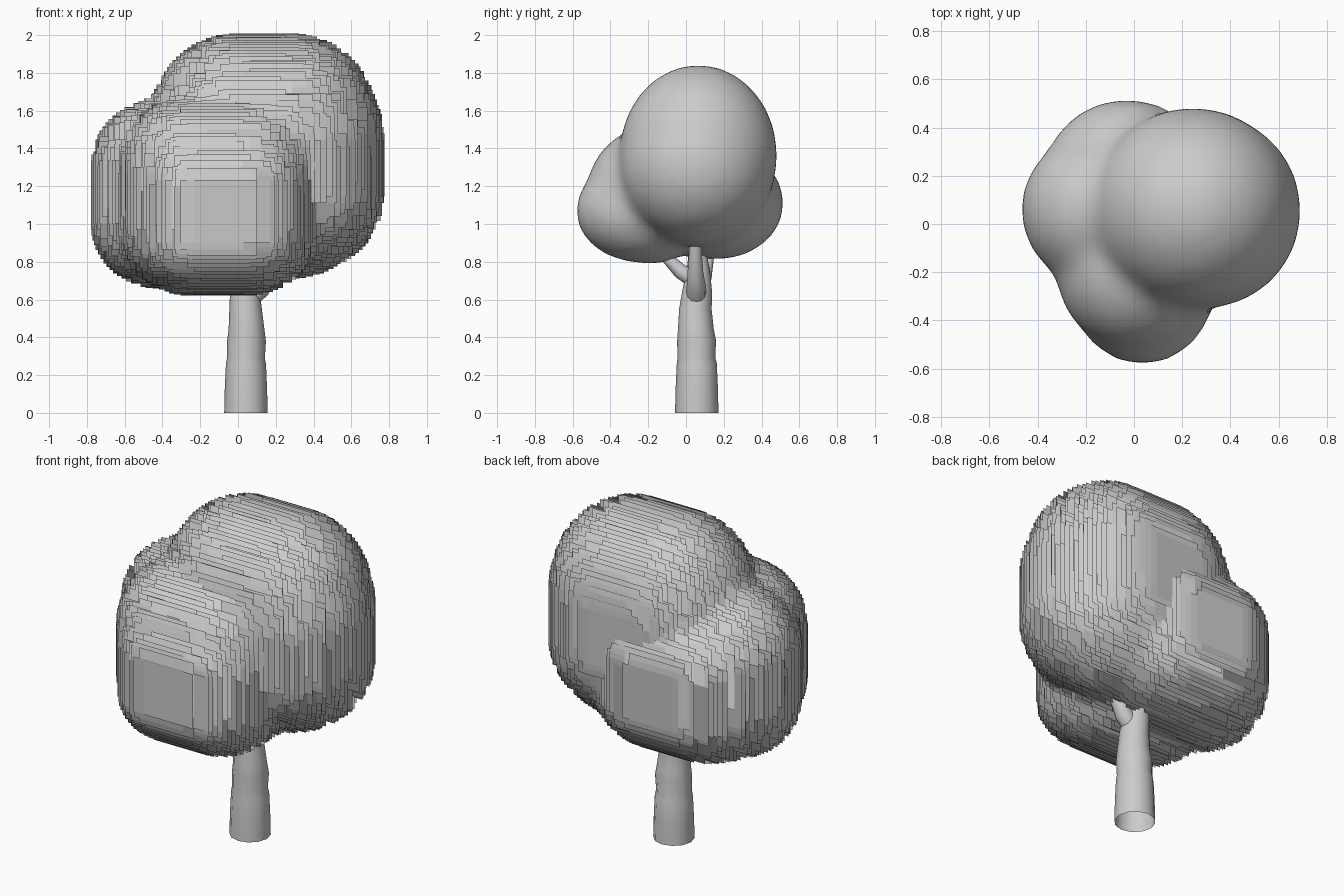
import bpy, bmesh, random
from mathutils import Matrix, Vector

if "Cube" in bpy.data.objects:
    bpy.data.objects.remove(bpy.data.objects["Cube"])

random.seed(4)


def add_object(name, mesh):
    obj = bpy.data.objects.new(name, mesh)
    bpy.context.collection.objects.link(obj)
    return obj


def limb(name, points):
    """Tapered, open-ended tube through (x, y, z, radius) points."""
    curve = bpy.data.curves.new(name, 'CURVE')
    curve.dimensions = '3D'
    curve.bevel_depth = 1.0
    curve.bevel_resolution = 4
    curve.use_fill_caps = False
    spline = curve.splines.new('POLY')
    spline.points.add(len(points) - 1)
    for p, (x, y, z, r) in zip(spline.points, points):
        p.co = (x, y, z, 1)
        p.radius = r
    spline.use_smooth = True
    return add_object(name, curve)


# Trunk with slight bulges, and forked branches
limb("trunk", [(.042, .057, 0, .115), (.042, .057, .13, .112), (.042, .057, .26, .106),
               (.042, .055, .29, .1), (.045, .056, .38, .103), (.045, .052, .44, .095),
               (.04, .05, .55, .086), (.036, .06, .65, .078), (.03, .065, .75, .062),
               (.02, .06, .9, .04)])
limb("right_branch", [(.05, .055, .59, .05), (.12, .055, .66, .052), (.16, .05, .74, .042),
                      (.19, .05, .82, .036), (.22, .05, .95, .03)])
limb("front_branch", [(.035, .05, .7, .045), (.03, -.03, .75, .04),
                      (.03, -.1, .82, .03), (.03, -.14, .9, .02)])
limb("back_branch", [(.035, .06, .64, .05), (.0, .105, .72, .032),
                     (-.05, .12, .82, .028), (-.08, .14, .9, .02)])

# Canopy: overlapping rounded lobes (centre, half sizes) fused into one skin
lobes = [((.245, .065, 1.36), (.425, .42, .485)),
         ((.28, .055, 1.31), (.415, .41, .41)),
         ((.035, -.24, 1.07), (.31, .345, .275)),
         ((.015, -.19, 1.15), (.34, .34, .365)),
         ((-.13, .06, 1.16), (.34, .33, .34)),
         ((-.03, .16, 1.11), (.36, .36, .30))]
bm = bmesh.new()
for centre, size in lobes:
    bmesh.ops.create_icosphere(bm, subdivisions=4, radius=1,
                               matrix=Matrix.LocRotScale(Vector(centre), None, Vector(size)))
mesh = bpy.data.meshes.new("canopy")
bm.to_mesh(mesh)
bm.free()
canopy = add_object("canopy", mesh)
remesh = canopy.modifiers.new("fuse", 'REMESH')
remesh.mode = 'VOXEL'
remesh.voxel_size = .035
remesh.use_smooth_shade = True
smooth = canopy.modifiers.new("soften", 'SMOOTH')
smooth.factor = .5
smooth.iterations = 12
evaluated = canopy.evaluated_get(bpy.context.evaluated_depsgraph_get())
canopy.data = bpy.data.meshes.new_from_object(evaluated)
canopy.modifiers.clear()
canopy.data.shade_smooth()

# Leaf cards: upright squares in the xz plane scattered over the canopy,
# the whole cloud being slightly wider than the canopy and shifted left
verts, faces, normals = [], [], []
half = .167
for v in canopy.data.vertices:
    if random.random() > .4:
        continue
    centre = Vector((-.005 + (v.co.x - .11) * 1.06,
                     (v.co.y + .03) * 1.06,
                     1.31 + (v.co.z - 1.31) * 1.01))
    corners = [(-half, -half), (half, -half), (half, half), (-half, half)]
    if v.normal.y > 0:
        corners.reverse()
    start = len(verts)
    for dx, dz in corners:
        verts.append(centre + Vector((dx, 0, dz)))
        normals.append(v.normal.copy())
    faces.append(tuple(range(start, start + 4)))
cards = bpy.data.meshes.new("leaf_cards")
cards.from_pydata(verts, [], faces)
cards.shade_smooth()
cards.normals_split_custom_set_from_vertices(normals)
add_object("leaf_cards", cards)
